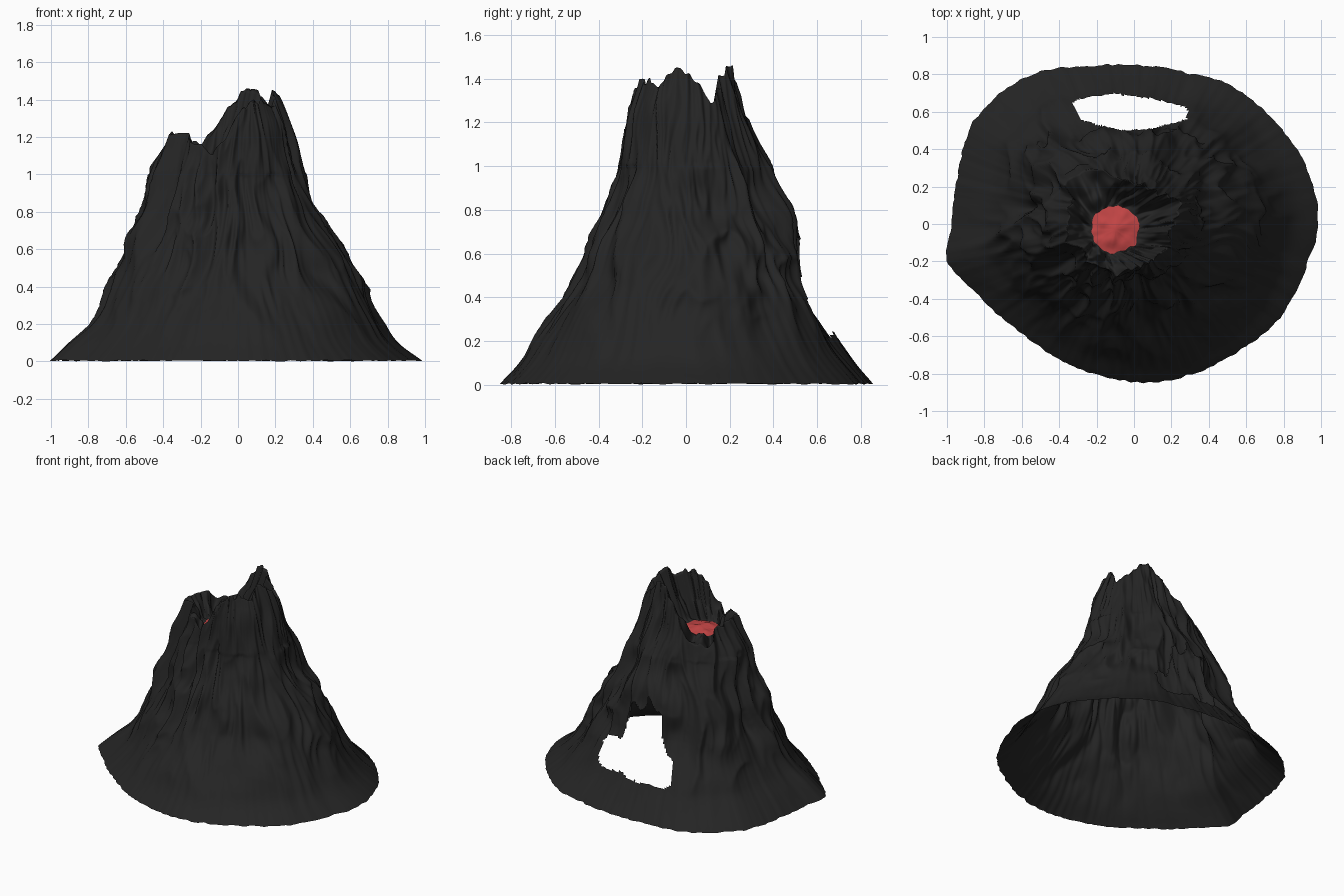
import bpy, bmesh, math
from mathutils import Vector, noise

if "Cube" in bpy.data.objects:
    bpy.data.objects.remove(bpy.data.objects["Cube"])

SEG, ROWS, INNER, LAVA = 320, 110, 26, 8


def curve(pts, x):
    """Smooth interpolation through (x, y) points."""
    if x <= pts[0][0]:
        return pts[0][1]
    n = len(pts)

    def slope(i):
        a, b = pts[max(i - 1, 0)], pts[min(i + 1, n - 1)]
        return (b[1] - a[1]) / (b[0] - a[0])
    for i in range(n - 1):
        (x0, y0), (x1, y1) = pts[i], pts[i + 1]
        if x <= x1:
            h = x1 - x0
            t = (x - x0) / h
            return ((2*t**3 - 3*t*t + 1) * y0 + (t**3 - 2*t*t + t) * h * slope(i)
                    + (3*t*t - 2*t**3) * y1 + (t**3 - t*t) * h * slope(i + 1))
    return pts[-1][1]


def wrap(pts):
    """Repeat an angle table on both sides so that it closes smoothly."""
    pts = sorted(pts)
    return [(a - 360, v) for a, v in pts] + pts + [(a + 360, v) for a, v in pts]


# Footprint seen from above
foot = [(-1, -.2), (-.98, 0), (-.94, .3), (-.86, .55), (-.55, .8), (-.2, .85),
        (.2, .83), (.5, .75), (.75, .56), (.95, .25), (.99, 0), (.94, -.2),
        (.75, -.54), (.5, -.72), (.1, -.85), (-.2, -.81), (-.6, -.59), (-.85, -.37)]
foot = wrap([(math.degrees(math.atan2(y, x)), math.hypot(x, y)) for x, y in foot])

# Slope profiles on the four sides: radius at each height
levels = [0, .1, .2, .4, .6, .8, 1, 1.2, 1.5]
side = {
    "right": [.98, .85, .78, .68, .57, .44, .37, .31, .18],
    "back": [.84, .76, .69, .59, .53, .47, .38, .28, .20],
    "left": [.98, .88, .78, .69, .61, .52, .47, .39, .20],
    "front": [.85, .76, .70, .57, .47, .38, .32, .28, .19],
}
side = {k: [(z, r / v[0]) for z, r in zip(levels, v)] for k, v in side.items()}

# Jagged crater rim height by angle
rim = wrap([(0, 1.42), (-15, 1.45), (-35, 1.37), (-52, 1.39), (-75, 1.38), (-95, 1.29),
            (-115, 1.11), (-135, 1.16), (-160, 1.22), (180, 1.22), (163, 1.2),
            (145, 1.11), (125, 1.15), (108, 1.32), (92, 1.40), (76, 1.46),
            (58, 1.43), (40, 1.36), (25, 1.30), (13, 1.38)])

# Opening in the back slope, seen from above
hole = [(-.33, .65), (-.25, .68), (-.1, .695), (.1, .67), (.29, .62),
        (.28, .56), (.1, .51), (-.05, .5), (-.2, .53), (-.28, .56)]


def inside(p, poly):
    hit = False
    for (x0, y0), (x1, y1) in zip(poly, poly[1:] + poly[:1]):
        if (y0 > p.y) != (y1 > p.y) and p.x < x0 + (p.y - y0) * (x1 - x0) / (y1 - y0):
            hit = not hit
    return hit


def gullies(c, s, z):
    """Ridged noise stretched down the slope; 0 on ridge crests, negative in gullies."""
    w = 0.5 * noise.noise(Vector((c * 2, s * 2, z * 2.5)))
    v = Vector((c * 3.2 + w, s * 3.2 + w, z * 1.3))
    big = abs(noise.noise(v))
    fine = abs(noise.noise(v * 2.3 + Vector((5, 2, 0))))
    return -(big * 0.75 + fine * 0.35)


def outer_point(deg, c, s, base, z):
    wc, ws = c * c, s * s
    k = (wc * curve(side["right" if c > 0 else "left"], z)
         + ws * curve(side["back" if s > 0 else "front"], z))
    amp = 0.15 * min(1, max(0, z - 0.03) / 0.45)
    if z > 0.9:
        amp *= 1 - 0.55 * min(1, (z - 0.9) / 0.4)
    # small overhanging ledges on the flanks
    ledge = 0.03 * noise.noise(Vector((c * 2.5, s * 2.5, z * 6))) * min(1, z / 0.5)
    r = base * k + amp * (gullies(c, s, z) + 0.10) + ledge * (1 if z < 1 else 0.5)
    return Vector((r * c, r * s, z))


# Point grid: outer slope, crater wall, lava pool
centre = Vector((-.10, -.03, 1.10))
columns = []
for j in range(SEG):
    a = 2 * math.pi * j / SEG
    deg = (math.degrees(a) + 180) % 360 - 180
    c, s = math.cos(a), math.sin(a)
    base = curve(foot, deg) + 0.008 * noise.noise(Vector((c * 25, s * 25, 0)))
    top = curve(rim, deg) + 0.035 * noise.noise(Vector((c * 7, s * 7, 3)))
    top = min(top, 1.46)
    low = 0.004 + 0.006 * noise.noise(Vector((c * 14, s * 14, 9)))
    col = [outer_point(deg, c, s, base, max(0, low) + (top - max(0, low)) * i / ROWS)
           for i in range(ROWS + 1)]
    edge_r = 0.125 + 0.02 * noise.noise(Vector((c * 3, s * 3, 6)))
    edge = Vector((centre.x + edge_r * c, centre.y + edge_r * s, 1.075))
    crest = col[-1]
    for i in range(1, INNER + 1):
        t = i / INNER
        p = crest.lerp(edge, t)
        p.z = edge.z + (crest.z - edge.z) * (1 - t) ** 1.6
        p.z += 0.09 * math.sin(math.pi * t) * noise.noise(Vector((c * 5, s * 5, t * 2)))
        col.append(p)
    for i in range(1, LAVA):
        p = edge.lerp(centre, i / LAVA)
        p.z += 0.015 * noise.noise(p * 18) * min(1, i / 3)
        col.append(p)
    columns.append(col)


def build(name, first, last, colour, cap=False):
    """Skin the rows first..last of the point grid."""
    bm = bmesh.new()
    grid = [[bm.verts.new(p) for p in col[first:last + 1]] for col in columns]
    for j in range(SEG):
        l, r = grid[j], grid[(j + 1) % SEG]
        for i in range(len(l) - 1):
            f = (l[i], r[i], r[i + 1], l[i + 1])
            mid = (f[0].co + f[2].co) / 2
            if not (mid.y > 0.3 and mid.z < 0.9 and inside(mid, hole)):
                bm.faces.new(f)
    if cap:
        tip = bm.verts.new(centre)
        for j in range(SEG):
            bm.faces.new((grid[j][-1], grid[(j + 1) % SEG][-1], tip))
    bmesh.ops.delete(bm, geom=[v for v in bm.verts if not v.link_faces], context='VERTS')
    for f in bm.faces:
        f.smooth = True
    me = bpy.data.meshes.new(name)
    bm.to_mesh(me)
    bm.free()
    mat = bpy.data.materials.new(name + "_colour")
    mat.diffuse_color = colour
    mat.use_nodes = True
    mat.node_tree.nodes["Principled BSDF"].inputs["Base Color"].default_value = mat.diffuse_color
    me.materials.append(mat)
    ob = bpy.data.objects.new(name, me)
    bpy.context.collection.objects.link(ob)
    return ob


# Rock shell, open underneath, and the glowing pool in the crater
build("volcano_rock", 0, ROWS + INNER, (0.018, 0.018, 0.018, 1))
build("crater_lava", ROWS + INNER, ROWS + INNER + LAVA - 1, (0.55, 0.06, 0.06, 1), cap=True)
